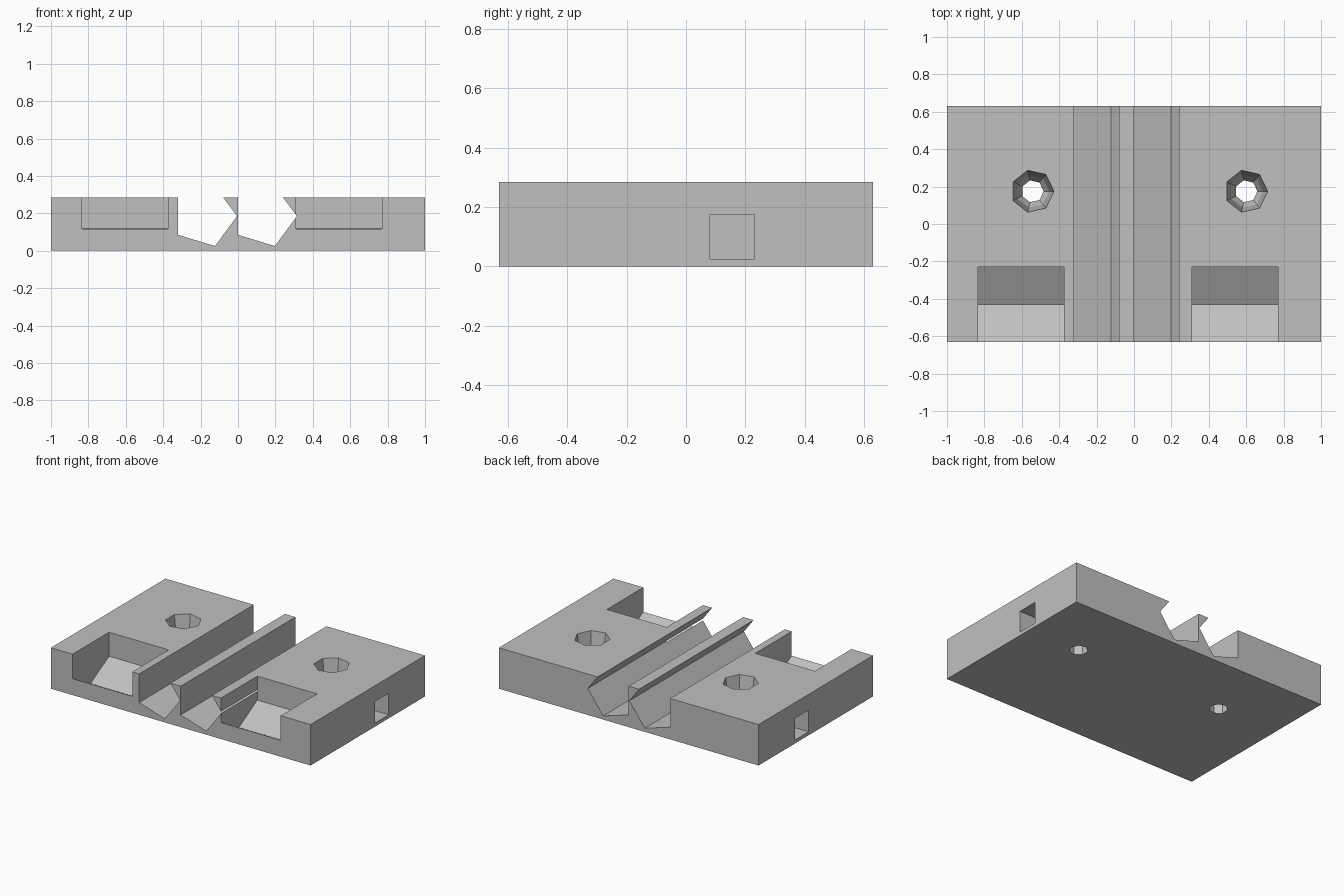
import bpy
import bmesh
import math

cube = bpy.data.objects.get("Cube")
if cube:
    bpy.data.objects.remove(cube, do_unlink=True)

HALF_X, HALF_Y, HEIGHT = 1.0, 0.63, 0.285
ABOVE = HEIGHT + 0.015

grey = bpy.data.materials.new("plain grey")
grey.use_nodes = True
colour = (0.53, 0.53, 0.53, 1.0)
grey.diffuse_color = colour
grey.node_tree.nodes["Principled BSDF"].inputs["Base Color"].default_value = colour


def loft(name, rings):
    """Solid skinned through matching rings of points, capped at both ends."""
    bm = bmesh.new()
    loops = [[bm.verts.new(p) for p in ring] for ring in rings]
    count = len(loops[0])
    for low, high in zip(loops, loops[1:]):
        for i in range(count):
            j = (i + 1) % count
            bm.faces.new((low[i], low[j], high[j], high[i]))
    bm.faces.new(loops[0][::-1])
    bm.faces.new(loops[-1])
    bmesh.ops.recalc_face_normals(bm, faces=bm.faces)
    mesh = bpy.data.meshes.new(name)
    bm.to_mesh(mesh)
    bm.free()
    mesh.materials.append(grey)
    obj = bpy.data.objects.new(name, mesh)
    bpy.context.collection.objects.link(obj)
    return obj


def box(name, x0, x1, y0, y1, z0, z1):
    outline = [(x0, y0), (x1, y0), (x1, y1), (x0, y1)]
    return loft(name, [[(x, y, z) for x, y in outline] for z in (z0, z1)])


def along_y(name, profile, y0, y1):
    return loft(name, [[(x, y, z) for x, z in profile] for y in (y0, y1)])


def along_x(name, profile, x0, x1):
    return loft(name, [[(x, y, z) for y, z in profile] for x in (x0, x1)])


block = box("mounting_block", -HALF_X, HALF_X, -HALF_Y, HALF_Y, 0, HEIGHT)
cutters = []

# Two undercut rail grooves running front to back
for x in (-0.32, 0.0):
    profile = [(x, ABOVE), (x, 0.085), (x + 0.197, 0.025),
               (x + 0.315, 0.185), (x + 0.229, ABOVE)]
    cutters.append(along_y("groove_cutter", profile, -0.7, 0.7))

# Two front pockets with V-shaped floors
pocket = [(-0.65, ABOVE), (-0.65, 0.126), (-0.43, 0.005), (-0.23, 0.118), (-0.23, ABOVE)]
for x in (-0.833, 0.31):
    cutters.append(along_x("pocket_cutter", pocket, x, x + 0.46))

# Two seven-sided countersunk screw holes
for x in (-0.543, 0.6):
    rings = []
    for radius, z in ((0.06, -0.02), (0.06, 0.06), (0.09, 0.11), (0.115, HEIGHT), (0.115, ABOVE)):
        angles = [math.tau * i / 7 for i in range(7)]
        rings.append([(x + radius * math.cos(a), 0.175 + radius * math.sin(a), z) for a in angles])
    cutters.append(loft("screw_hole_cutter", rings))

# Square blind slot in each side
for inner, outer in ((0.8, 1.05), (-1.05, -0.8)):
    cutters.append(box("side_slot_cutter", inner, outer, 0.08, 0.23, 0.025, 0.175))

# Cut everything out of the block, then bake the result
for cutter in cutters:
    cutter.hide_render = True
    cut = block.modifiers.new(cutter.name, "BOOLEAN")
    cut.operation = "DIFFERENCE"
    cut.solver = "EXACT"
    cut.object = cutter

bpy.context.view_layer.update()
graph = bpy.context.evaluated_depsgraph_get()
result = bpy.data.meshes.new_from_object(block.evaluated_get(graph))
block.modifiers.clear()
block.data = result
for cutter in cutters:
    bpy.data.objects.remove(cutter, do_unlink=True)
